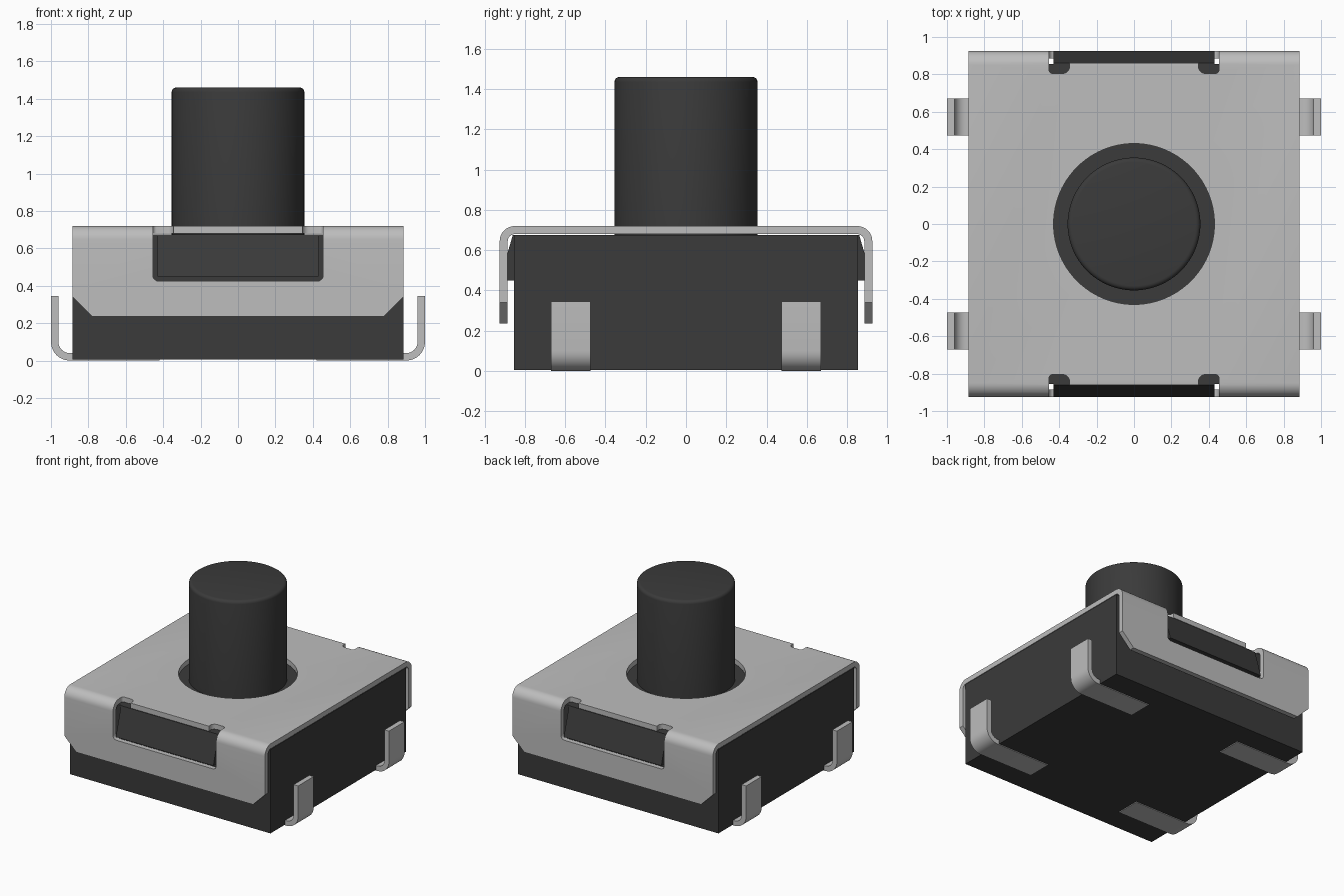
import bpy, bmesh, math
from mathutils import Vector

if "Cube" in bpy.data.objects:
    bpy.data.objects.remove(bpy.data.objects["Cube"], do_unlink=True)


def material(name, value):
    m = bpy.data.materials.new(name)
    m.use_nodes = True
    col = (value, value, value, 1)
    m.diffuse_color = col
    m.node_tree.nodes["Principled BSDF"].inputs["Base Color"].default_value = col
    return m


METAL = material("light grey metal", 0.51)
PLASTIC = material("black plastic", 0.043)


def finish(name, bm, mat):
    bmesh.ops.recalc_face_normals(bm, faces=bm.faces)
    mesh = bpy.data.meshes.new(name)
    bm.to_mesh(mesh)
    bm.free()
    mesh.materials.append(mat)
    ob = bpy.data.objects.new(name, mesh)
    bpy.context.collection.objects.link(ob)
    return ob


def prism(name, pts, axis, lo, hi, mat):
    """Extrude a closed 2D outline along an axis; pts hold the other two coordinates in order."""
    def place(p, h):
        c = list(p)
        c.insert("xyz".index(axis), h)
        return Vector(c)
    bm = bmesh.new()
    face = bm.faces.new([bm.verts.new(place(p, lo)) for p in pts])
    new = bmesh.ops.extrude_face_region(bm, geom=[face])["geom"]
    shift = place((0, 0), hi - lo)
    bmesh.ops.translate(bm, vec=shift, verts=[v for v in new if isinstance(v, bmesh.types.BMVert)])
    return finish(name, bm, mat)


def cylinder(name, radius, z0, z1, mat, bevel=0):
    bm = bmesh.new()
    bmesh.ops.create_cone(bm, cap_ends=True, segments=96, radius1=radius, radius2=radius, depth=z1 - z0)
    bmesh.ops.translate(bm, vec=(0, 0, (z0 + z1) / 2), verts=bm.verts)
    if bevel:
        rim = [e for e in bm.edges if all(v.co.z > z1 - 0.001 for v in e.verts)]
        bmesh.ops.bevel(bm, geom=rim, offset=bevel, segments=4, profile=0.5, affect='EDGES')
    return finish(name, bm, mat)


def arc(cx, cy, r, a0, a1, n=8):
    steps = [math.radians(a0 + (a1 - a0) * i / n) for i in range(n + 1)]
    return [(cx + r * math.cos(a), cy + r * math.sin(a)) for a in steps]


def cut(ob, cutter):
    mod = ob.modifiers.new("cut", 'BOOLEAN')
    mod.operation = 'DIFFERENCE'
    mod.solver = 'EXACT'
    mod.object = cutter
    cutter.hide_render = True
    bpy.context.view_layer.objects.active = ob
    bpy.ops.object.modifier_apply(modifier=mod.name)
    bpy.data.objects.remove(cutter, do_unlink=True)


def smooth(ob):
    bpy.ops.object.select_all(action='DESELECT')
    ob.select_set(True)
    bpy.context.view_layer.objects.active = ob
    bpy.ops.object.shade_smooth_by_angle(angle=math.radians(30))


W = 0.885       # half width of body and cover
D = 0.925       # half depth of cover
T = 0.04        # sheet thickness
TOP = 0.72      # top of cover
R = 0.075       # outer bend radius
LOW = 0.235     # lower edge of cover flaps

# Plastic housing
prism("housing", [(-W, -0.855), (W, -0.855), (W, 0.855), (-W, 0.855)], "z", 0.006, 0.675, PLASTIC)

# Sloped catches that fill the cover windows
for s, side in ((-1, "front"), (1, "back")):
    outline = [(s * 0.84, 0.675), (s * 0.86, 0.675), (s * D, 0.45), (s * 0.84, 0.45)]
    prism(side + "_catch", outline, "x", -0.43, 0.43, PLASTIC)

# Folded sheet cover
cy, cz = D - R, TOP - R
half_out = [(D, LOW)] + arc(cy, cz, R, 0, 90)
half_in = arc(cy, cz, R - T, 90, 0) + [(D - T, LOW)]
mirror = lambda pts: [(-y, z) for y, z in reversed(pts)]
cover = prism("cover", half_out + mirror(half_out) + mirror(half_in) + half_in, "x", -W, W, METAL)

cut(cover, cylinder("hole_cutter", 0.43, 0.5, 0.9, METAL))
for s in (-1, 1):
    # window through each flap and its bend
    window = arc(-0.425, 0.455, 0.03, 180, 270, 5) + arc(0.425, 0.455, 0.03, 270, 360, 5)
    window += [(0.455, 0.9), (-0.455, 0.9)]
    lo, hi = sorted((s * 0.86, s * 1.1))
    cut(cover, prism("window_cutter", window, "y", lo, hi, METAL))
    for t in (-1, 1):
        # relief notches at the window corners
        notch = [(0.455, 0.9), (0.345, 0.9)] + arc(0.38, 0.84, 0.035, 180, 270, 5)
        notch += arc(0.435, 0.825, 0.02, 270, 360, 4)
        cut(cover, prism("notch_cutter", [(t * x, s * y) for x, y in notch], "z", 0.6, 0.9, METAL))
        # clipped lower corners of the flaps
        corner = [(t * 0.77, 0.225), (t * 0.95, 0.405), (t * 0.95, 0.225)]
        lo, hi = sorted((s * 0.8, s * 1.1))
        cut(cover, prism("corner_cutter", corner, "y", lo, hi, METAL))
smooth(cover)

# Push button
smooth(cylinder("button", 0.355, 0.66, 1.46, PLASTIC, bevel=0.025))

# Four bent terminals
bend = 0.1
terminal = [(0.42, 0)] + arc(1 - bend, bend, bend, 270, 360) + [(1, 0.345), (1 - T, 0.345)]
terminal += arc(1 - bend, bend, bend - T, 360, 270) + [(0.42, T)]
for s, side in ((-1, "right"), (1, "left")):
    for y, end in ((-0.572, "front"), (0.572, "back")):
        leg = prism(f"{end}_{side}_terminal", [(s * x, z) for x, z in terminal], "y", y - 0.098, y + 0.098, METAL)
        smooth(leg)
